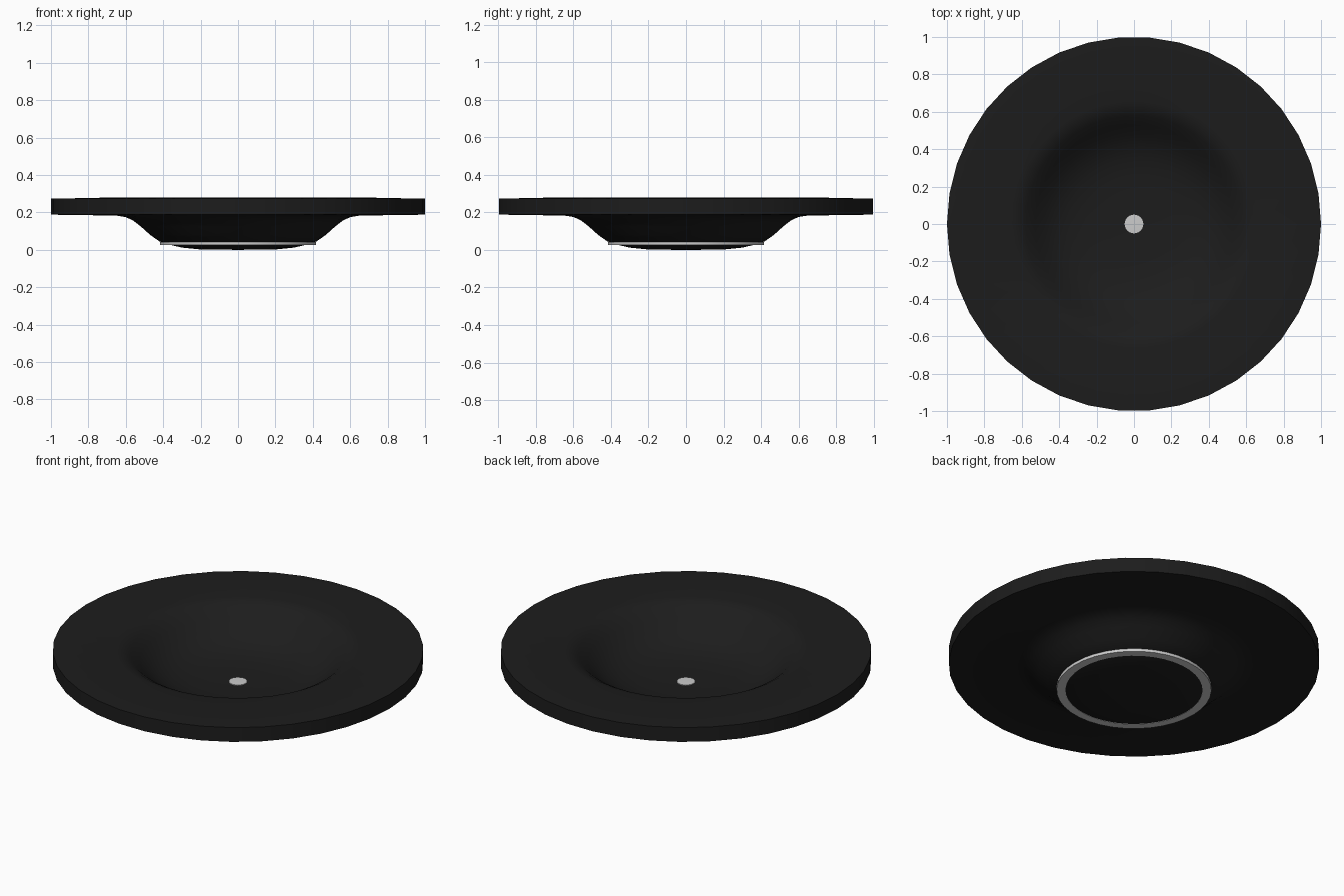
import bpy, bmesh, math

if "Cube" in bpy.data.objects:
    bpy.data.objects.remove(bpy.data.objects["Cube"])

SIDES = 38

black = bpy.data.materials.new("glossy_black")
black.diffuse_color = (0.012, 0.012, 0.012, 1)
black.use_nodes = True
black.node_tree.nodes["Principled BSDF"].inputs["Base Color"].default_value = black.diffuse_color


def lathe(name, profile, sides=SIDES, closed=False, material=None):
    """Revolve (radius, z) points round the z axis; radius 0 becomes a pole."""
    bm = bmesh.new()
    rings = []
    for r, z in profile:
        if r == 0:
            rings.append([bm.verts.new((0, 0, z))] * sides)
        else:
            rings.append([bm.verts.new((r * math.cos(2 * math.pi * i / sides),
                                        r * math.sin(2 * math.pi * i / sides), z))
                          for i in range(sides)])
    pairs = list(zip(rings, rings[1:]))
    if closed:
        pairs.append((rings[-1], rings[0]))
    for a, b in pairs:
        for i in range(sides):
            j = (i + 1) % sides
            bm.faces.new(dict.fromkeys((a[i], a[j], b[j], b[i])))
    bmesh.ops.recalc_face_normals(bm, faces=bm.faces)
    mesh = bpy.data.meshes.new(name)
    bm.to_mesh(mesh)
    bm.free()
    obj = bpy.data.objects.new(name, mesh)
    bpy.context.collection.objects.link(obj)
    if material:
        mesh.materials.append(material)
    bpy.ops.object.select_all(action='DESELECT')
    obj.select_set(True)
    bpy.context.view_layer.objects.active = obj
    bpy.ops.object.shade_smooth_by_angle(angle=math.radians(35))
    return obj


# Thick shallow bowl with a wide rim: underside outward, then top side inward
underside = [(0, 0), (0.2, 0.002), (0.3, 0.012), (0.37, 0.028), (0.42, 0.045),
             (0.47, 0.08), (0.52, 0.125), (0.56, 0.156), (0.6, 0.175),
             (0.65, 0.183), (1.0, 0.188)]
topside = [(1.0, 0.273), (0.66, 0.28), (0.62, 0.272), (0.58, 0.25),
           (0.53, 0.207), (0.48, 0.165), (0.42, 0.128), (0.35, 0.102),
           (0.26, 0.086), (0.15, 0.08), (0, 0.079)]
lathe("bowl", underside + topside, material=black)

# Grey foot ring under the bowl
lathe("foot_ring", [(0.37, 0.026), (0.418, 0.026), (0.418, 0.043), (0.37, 0.043)],
      closed=True)

# Small grey disc in the middle of the bowl
lathe("centre_disc", [(0, 0.07), (0.05, 0.07), (0.05, 0.084), (0, 0.086)], sides=24)
